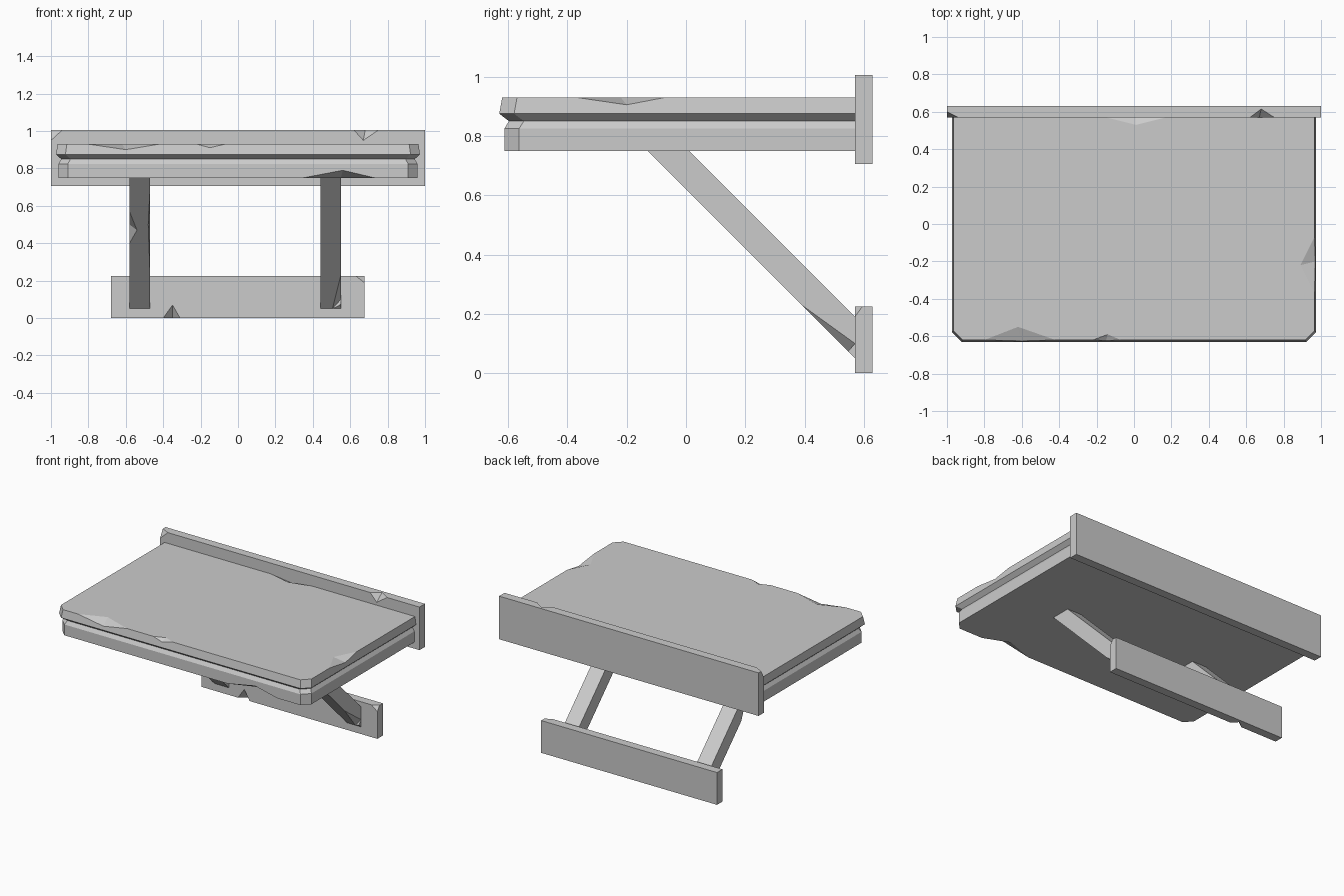
import bpy
import bmesh
from mathutils import Vector

cube = bpy.data.objects.get("Cube")
if cube:
    bpy.data.objects.remove(cube, do_unlink=True)

GREY = (0.6, 0.6, 0.6, 1.0)
stone = bpy.data.materials.new("plain grey")
stone.use_nodes = True
stone.diffuse_color = GREY
stone.node_tree.nodes["Principled BSDF"].inputs["Base Color"].default_value = GREY


def make_object(name, bm):
    bmesh.ops.recalc_face_normals(bm, faces=bm.faces[:])
    mesh = bpy.data.meshes.new(name)
    bm.to_mesh(mesh)
    bm.free()
    mesh.materials.append(stone)
    obj = bpy.data.objects.new(name, mesh)
    bpy.context.collection.objects.link(obj)
    return obj


def loft(name, rings):
    """Skin a stack of equal-length closed rings and cap both ends."""
    bm = bmesh.new()
    loops = [[bm.verts.new(p) for p in ring] for ring in rings]
    n = len(loops[0])
    for low, high in zip(loops, loops[1:]):
        for i in range(n):
            j = (i + 1) % n
            bm.faces.new((low[i], low[j], high[j], high[i]))
    bm.faces.new(loops[0])
    bm.faces.new(loops[-1])
    return make_object(name, bm)


def box(name, x0, x1, y0, y1, z0, z1):
    return loft(name, [[(x0, y0, z), (x1, y0, z), (x1, y1, z), (x0, y1, z)]
                       for z in (z0, z1)])


def chip(obj, *chips):
    """Knock faceted chips off an object; each is (outward direction, surface points)."""
    bm = bmesh.new()
    for outward, points in chips:
        points = [Vector(p) for p in points]
        centre = sum(points, Vector()) / len(points)
        points.append(centre + Vector(outward) * 0.12)
        hull = [bm.verts.new(p) for p in points]
        bmesh.ops.convex_hull(bm, input=hull)
    cutter = make_object("chip_cutter", bm)
    cutter.hide_render = True
    mod = obj.modifiers.new("chips", 'BOOLEAN')
    mod.operation = 'DIFFERENCE'
    mod.solver = 'EXACT'
    mod.object = cutter
    graph = bpy.context.evaluated_depsgraph_get()
    mesh = bpy.data.meshes.new_from_object(obj.evaluated_get(graph))
    obj.modifiers.clear()
    obj.data = mesh
    bpy.data.objects.remove(cutter, do_unlink=True)


# Shelf slab: front corners chamfered, groove running round the edge
BACK = 0.57
profile = [(0.96, -0.613, 0.75), (0.96, -0.613, 0.825), (0.945, -0.597, 0.85),
           (0.973, -0.63, 0.875), (0.965, -0.62, 0.93)]
c = 0.05
slab = loft("shelf_slab", [
    [(-x, BACK, z), (-x, y + c, z), (c - x, y, z),
     (x - c, y, z), (x, y + c, z), (x, BACK, z)] for x, y, z in profile])
chip(slab,
     ((0, -1, 1), [(-0.8, -0.62, 0.93), (-0.42, -0.62, 0.93),
                   (-0.62, -0.55, 0.93), (-0.6, -0.625, 0.9)]),
     ((0, -1, 1), [(-0.22, -0.62, 0.93), (-0.07, -0.62, 0.93),
                   (-0.14, -0.59, 0.93), (-0.15, -0.623, 0.91)]),
     ((1, 0, 1), [(0.965, -0.37, 0.93), (0.965, -0.07, 0.93),
                  (0.89, -0.22, 0.93), (0.969, -0.2, 0.905)]),
     ((0, 1, 1), [(-0.15, BACK, 0.93), (0.17, BACK, 0.93),
                  (0.01, 0.53, 0.93), (0.01, BACK, 0.91)]),
     ((0, -1, -1), [(0.35, -0.613, 0.75), (0.73, -0.613, 0.75),
                    (0.55, -0.54, 0.75), (0.56, -0.613, 0.79)]))

# Upper wall rail
upper = box("upper_wall_rail", -1, 1, BACK, 0.63, 0.705, 1.005)
chip(upper,
     ((-1, -1, 1), [(-0.94, BACK, 1.005), (-1, 0.6, 1.005), (-1, BACK, 0.95)]),
     ((0, -1, 1), [(0.62, BACK, 1.005), (0.75, BACK, 1.005),
                   (0.68, 0.615, 1.005), (0.67, BACK, 0.95)]))

# Lower wall rail
lower = box("lower_wall_rail", -0.68, 0.675, BACK, 0.63, 0, 0.225)
chip(lower,
     ((1, -1, 1), [(0.63, BACK, 0.225), (0.675, 0.595, 0.225), (0.675, BACK, 0.19)]),
     ((0, -1, -1), [(-0.4, BACK, 0), (-0.31, BACK, 0),
                    (-0.35, 0.61, 0), (-0.35, BACK, 0.07)]))


# Diagonal braces
def brace(name, x0, x1):
    outline = [(-0.13, 0.75), (BACK, 0.05), (BACK, 0.19), (0.01, 0.75)]
    return loft(name, [[(x, y, z) for y, z in outline] for x in (x0, x1)])


right_brace = brace("right_brace", -0.58, -0.47)
chip(right_brace,
     ((-1, -1, -1), [(-0.58, 0.05, 0.57), (-0.58, 0.22, 0.4),
                     (-0.54, 0.15, 0.47), (-0.58, 0.18, 0.5)]),
     ((1, -1, -1), [(-0.47, -0.08, 0.7), (-0.47, 0.4, 0.22),
                    (-0.48, 0.12, 0.5), (-0.47, 0.14, 0.52)]))

left_brace = brace("left_brace", 0.44, 0.55)
chip(left_brace,
     ((1, -1, -1), [(0.55, 0.39, 0.23), (0.55, BACK, 0.1), (0.505, BACK, 0.05)]))
